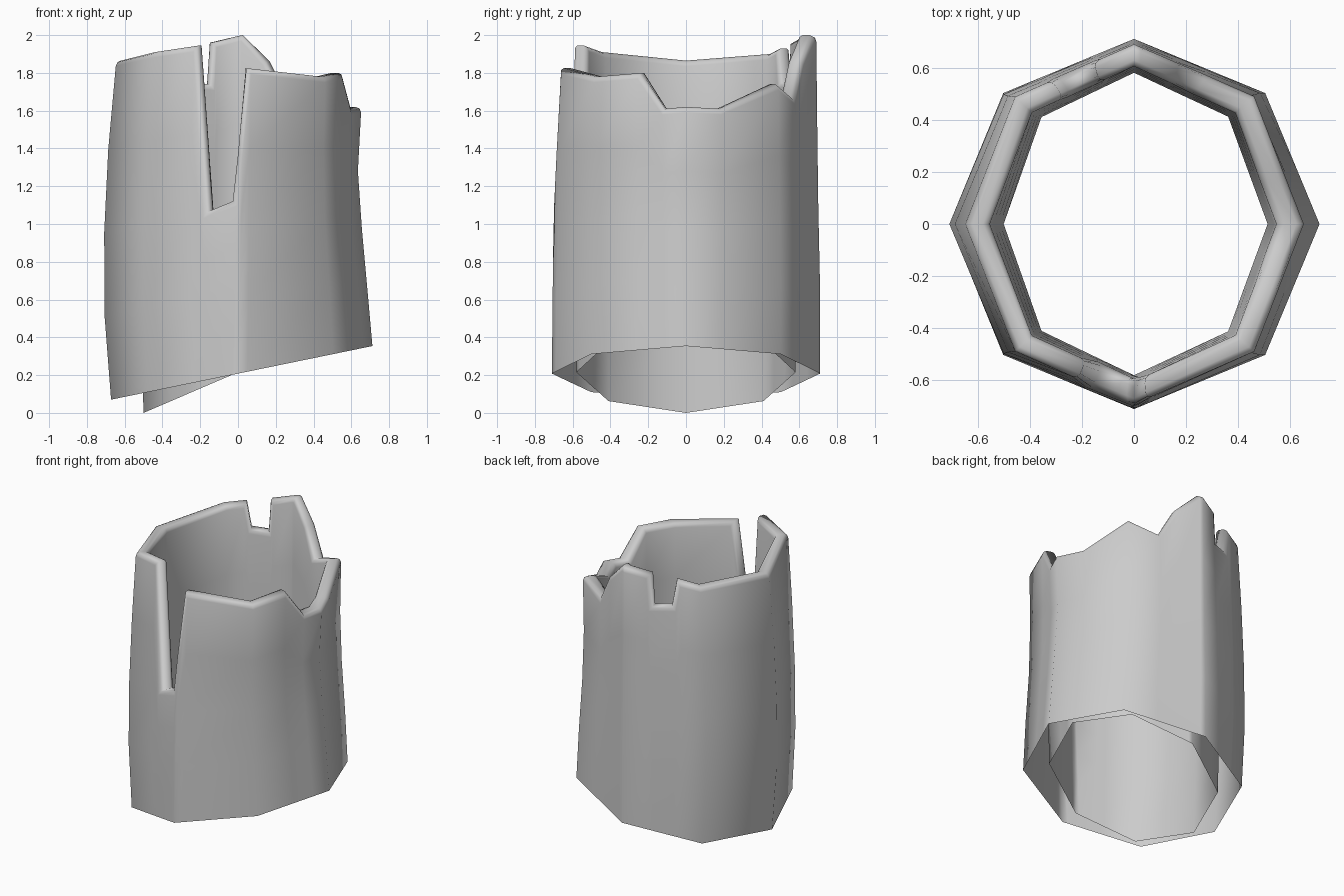
import bpy, bmesh, math
from mathutils import Vector

if "Cube" in bpy.data.objects:
    bpy.data.objects.remove(bpy.data.objects["Cube"])

# broken rim: (position around the octagon in side units from +x, height)
RIM = [(0, 1.62), (.37, 1.61), (1, 1.74), (1.4, 1.67), (1.62, 1.86), (1.94, 2.0),
       (2, 1.995), (2.34, 1.96), (2.37, 1.74), (2.62, 1.75), (2.69, 1.93), (3, 1.90),
       (4, 1.865), (5, 1.91), (5.53, 1.945), (5.68, 1.07), (5.94, 1.12), (6, 1.37),
       (6.1, 1.825), (7, 1.78), (7.5, 1.80), (7.77, 1.61)]
SIDE, BEVEL = .54, .03

# wall profiles: (height, half width)
RIGHT = [(.35, .712), (.8, .672), (1.23, .632), (1.6, .652)]
LEFT = [(.07, .672), (.65, .717), (1.25, .70), (1.86, .645)]
DEPTH = [(.2, .71), (.8, .71), (1.1, .70), (1.9, .69)]
IN_X = [(0, .50), (1.9, .555)]
IN_Y = [(.2, .58), (1.9, .605)]


def lerp_profile(prof, z):
    if z <= prof[0][0]:
        return prof[0][1]
    for (z0, a), (z1, b) in zip(prof, prof[1:]):
        if z <= z1:
            return a + (b - a) * (z - z0) / (z1 - z0)
    return prof[-1][1]


def corner(k, z, inner):
    c, s = math.cos(k * math.pi / 4), math.sin(k * math.pi / 4)
    px = IN_X if inner else (RIGHT if c > 0 else LEFT)
    py = IN_Y if inner else DEPTH
    return Vector((c * lerp_profile(px, z), s * lerp_profile(py, z), z))


def wall(u, z, inner):
    k = math.floor(u)
    return corner(k, z, inner).lerp(corner(k + 1, z, inner), u - k)


def bottom(u, inner):
    z = .21
    for _ in range(6):
        x = wall(u, z, inner).x
        z = .215 + .43 * x if inner else .208 + .205 * x
    return z


# inward mitre of the rim line, measured along the wall
def mitre(i):
    u, z = RIM[i]
    if u == int(u) and u != 6:
        return Vector((0, -1))
    n = len(RIM)
    prev, nxt = RIM[i - 1], RIM[(i + 1) % n]
    du0, du1 = (u - prev[0]) % 8, (nxt[0] - u) % 8
    n0 = Vector((z - prev[1], -du0 * SIDE)).normalized()
    n1 = Vector((nxt[1] - z, -du1 * SIDE)).normalized()
    return (n0 + n1) / max(.4, 1 + n0.dot(n1))


bm = bmesh.new()
columns = []
LEVELS = [0, .25, .5, .75]
for i, (u, z) in enumerate(RIM):
    m = mitre(i) * BEVEL
    ui, zi = u + m.x / SIDE, z + m.y
    sides = []
    for inner in (False, True):
        zb = bottom(u, inner)
        sides.append([wall(u + (ui - u) * t, zb + (zi - zb) * t, inner) for t in LEVELS])
    # rounded lip across the wall thickness
    lip = []
    for inset, d in ((1, 0), (.3, .08), (0, .28), (0, .72), (.3, .92), (1, 1)):
        uu, zz = u + m.x / SIDE * inset, z + m.y * inset
        lip.append(wall(uu, zz, False).lerp(wall(uu, zz, True), d))
    columns.append([bm.verts.new(p) for p in sides[0] + lip + sides[1][::-1]])

# skin the outer wall, lip and inner wall, leaving the underside open
for a, b in zip(columns, columns[1:] + columns[:1]):
    for j in range(len(a) - 1):
        bm.faces.new((a[j], b[j], b[j + 1], a[j + 1]))

mesh = bpy.data.meshes.new("broken_tube")
bm.to_mesh(mesh)
bm.free()
mesh.shade_smooth()
tube = bpy.data.objects.new("broken_tube", mesh)
bpy.context.collection.objects.link(tube)
